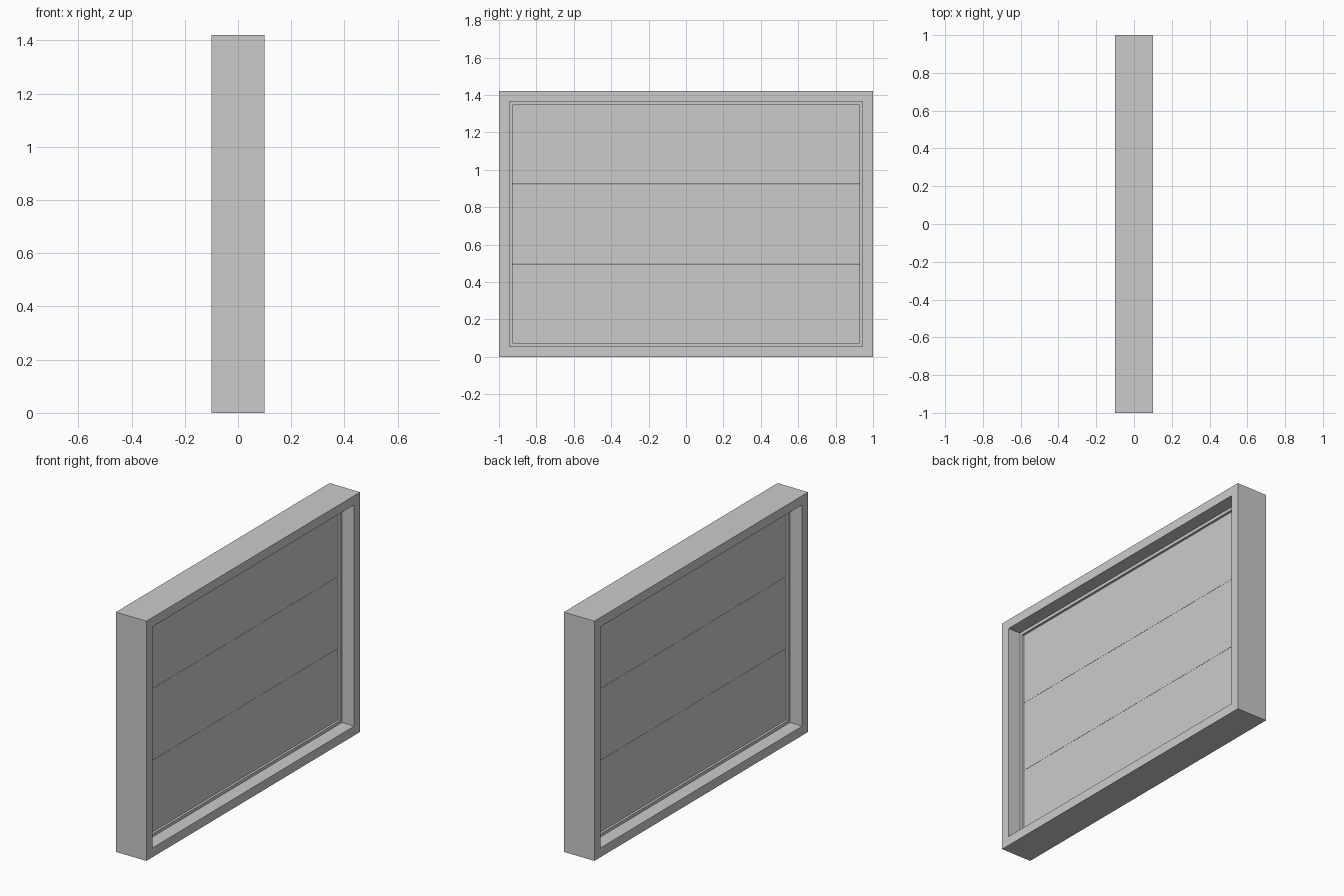
import bpy
import bmesh

cube = bpy.data.objects.get("Cube")
if cube:
    bpy.data.objects.remove(cube, do_unlink=True)

HALF_Y, HEIGHT, HALF_X = 1.0, 1.42, 0.1
RAIL, STOP = 0.055, 0.073        # insets of the opening and of the inner stop
STOP_X, PANEL_X = 0.02, 0.006    # half thicknesses
BOARDS, GAP = 3, 0.001

grey = bpy.data.materials.new("plain_grey")
grey.use_nodes = True
grey.diffuse_color = (0.6, 0.6, 0.6, 1)
grey.node_tree.nodes["Principled BSDF"].inputs["Base Color"].default_value = (0.6, 0.6, 0.6, 1)


def add_object(name, bm):
    bmesh.ops.recalc_face_normals(bm, faces=bm.faces)
    mesh = bpy.data.meshes.new(name)
    bm.to_mesh(mesh)
    bm.free()
    mesh.materials.append(grey)
    obj = bpy.data.objects.new(name, mesh)
    bpy.context.collection.objects.link(obj)
    return obj


def swept_frame(name, profile):
    """Sweep a closed (inset, x) profile round the rectangle with mitred corners."""
    bm = bmesh.new()
    rings = []
    for sy, top in ((-1, 0), (1, 0), (1, 1), (-1, 1)):
        rings.append([bm.verts.new((x, sy * (HALF_Y - i), HEIGHT - i if top else i))
                      for i, x in profile])
    n = len(profile)
    for k in range(4):
        a, b = rings[k], rings[(k + 1) % 4]
        for j in range(n):
            m = (j + 1) % n
            bm.faces.new((a[j], a[m], b[m], b[j]))
    return add_object(name, bm)


def box(name, lo, hi):
    bm = bmesh.new()
    bmesh.ops.create_cube(bm, size=1)
    for v in bm.verts:
        v.co = [lo[i] if v.co[i] < 0 else hi[i] for i in range(3)]
    return add_object(name, bm)


# Outer frame with a raised stop round the middle of the opening
half = [(0, HALF_X), (RAIL, HALF_X), (RAIL, STOP_X), (STOP, STOP_X)]
swept_frame("frame", half + [(i, -x) for i, x in reversed(half)])

# Thin horizontal boards filling the opening
board_h = (HEIGHT - 2 * STOP) / BOARDS
for k in range(BOARDS):
    z = STOP + k * board_h
    low = z + (GAP / 2 if k else 0)
    high = z + board_h - (GAP / 2 if k < BOARDS - 1 else 0)
    box(f"panel_board_{k + 1}", (-PANEL_X, STOP - HALF_Y, low), (PANEL_X, HALF_Y - STOP, high))
